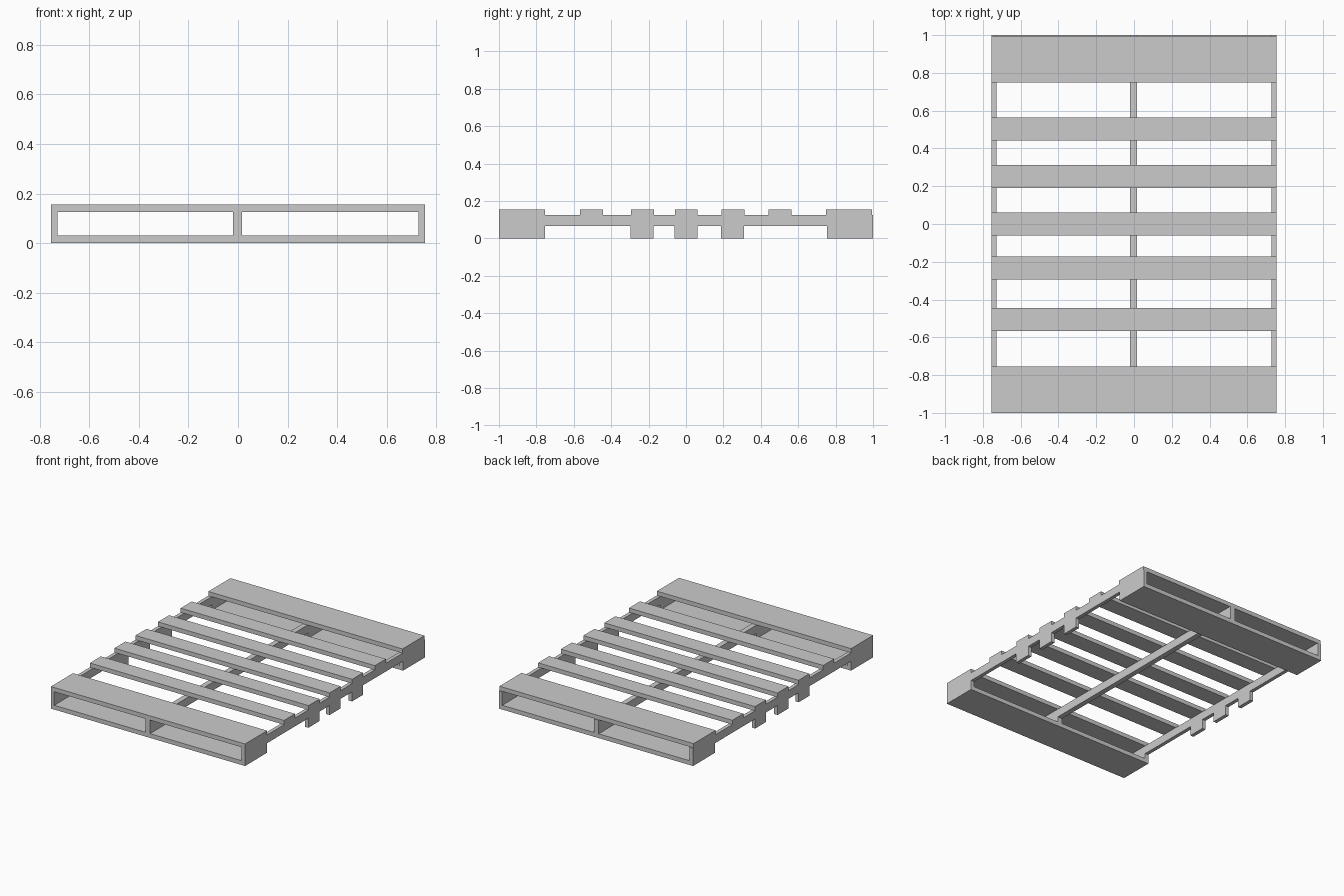
import bpy, bmesh

if "Cube" in bpy.data.objects:
    bpy.data.objects.remove(bpy.data.objects["Cube"])

HALF_W, SIDE_T = 0.755, 0.026      # half width, side stringer thickness
DECK_Z, TOP_Z = 0.125, 0.155       # deck board underside and top
RAIL_Z, END_Y = 0.067, 0.755       # rail underside, inner edge of end boards


def finish(bm, name):
    bmesh.ops.recalc_face_normals(bm, faces=bm.faces)
    mesh = bpy.data.meshes.new(name)
    bm.to_mesh(mesh)
    bm.free()
    obj = bpy.data.objects.new(name, mesh)
    bpy.context.collection.objects.link(obj)
    return obj


def board(name, half_x, y0, y1, z0, z1):
    bm = bmesh.new()
    bmesh.ops.create_cube(bm, size=1)
    for v in bm.verts:
        v.co = (v.co.x * 2 * half_x,
                (y0 + y1) / 2 + v.co.y * (y1 - y0),
                (z0 + z1) / 2 + v.co.z * (z1 - z0))
    return finish(bm, name)


def stringer(name, x0, x1, foot_centres, bottom):
    # side outline: end blocks joined by a thin rail with optional feet
    pts = [(-1, DECK_Z), (-1, bottom), (-END_Y, bottom), (-END_Y, RAIL_Z)]
    for c in foot_centres:
        pts += [(c - 0.061, RAIL_Z), (c - 0.061, 0), (c + 0.061, 0), (c + 0.061, RAIL_Z)]
    pts += [(END_Y, RAIL_Z), (END_Y, bottom), (1, bottom), (1, DECK_Z)]
    bm = bmesh.new()
    face = bm.faces.new([bm.verts.new((x0, y, z)) for y, z in pts])
    ext = bmesh.ops.extrude_face_region(bm, geom=[face])
    verts = [g for g in ext["geom"] if isinstance(g, bmesh.types.BMVert)]
    bmesh.ops.translate(bm, verts=verts, vec=(x1 - x0, 0, 0))
    return finish(bm, name)


# stringers
feet = (-0.235, 0.0, 0.249)
stringer("right_stringer", HALF_W - SIDE_T, HALF_W, feet, 0)
stringer("left_stringer", -HALF_W, -HALF_W + SIDE_T, feet, 0)
stringer("centre_stringer", -0.021, 0.016, (), 0.03)

# narrow deck slats
for i, y in enumerate((-0.506, -0.233, 0.001, 0.251, 0.503)):
    board(f"deck_slat_{i + 1}", HALF_W, y - 0.061, y + 0.061, DECK_Z, TOP_Z)

# wide end boards, above and below
for label, y0, y1 in (("front", -1, -END_Y), ("back", END_Y, 1)):
    # the back deck board sits slightly inward
    shift = -0.006 if label == "back" else 0
    board(f"{label}_deck_board", HALF_W, y0 + shift, y1 + shift, DECK_Z, TOP_Z)
    board(f"{label}_bottom_board", HALF_W - SIDE_T, y0, y1, 0, 0.03)
